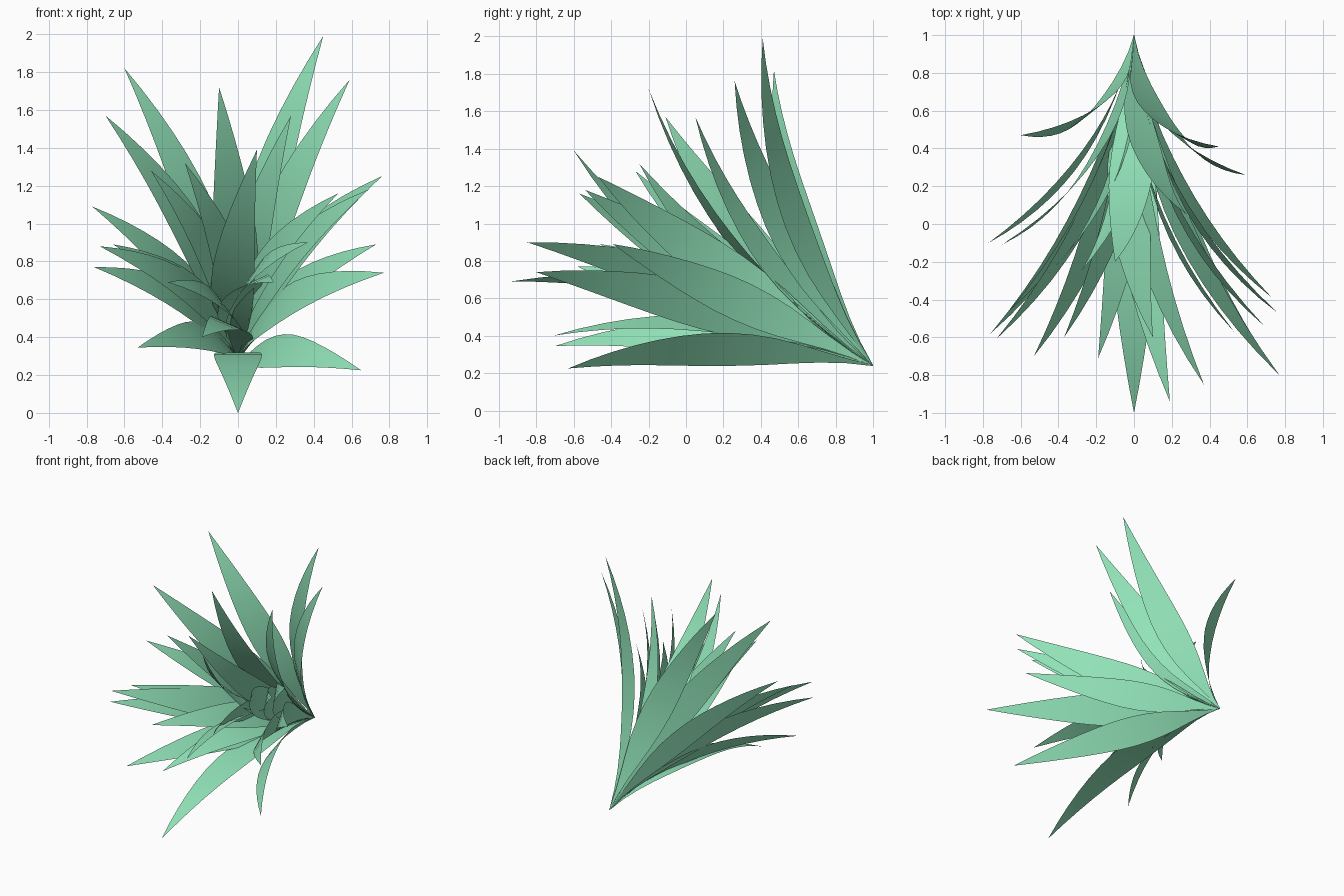
import bpy
from mathutils import Vector

if "Cube" in bpy.data.objects:
    bpy.data.objects.remove(bpy.data.objects["Cube"])

BASE = Vector((0, 1, 0.24))
AXIS = Vector((0, -0.88, 0.47))   # centre line of the plant, blades face it
BEND = 0.18                       # outward flare, as a share of leaf length
PROFILE = [0.02, 0.14, 0.34, 0.58, 0.80, 0.94, 1.0, 0.98, 0.89, 0.76, 0.60, 0.42, 0.22, 0.0]

green = bpy.data.materials.new("leaf_green")
green.diffuse_color = (0.29, 0.78, 0.49, 1)
green.use_nodes = True
green.node_tree.nodes["Principled BSDF"].inputs["Base Color"].default_value = green.diffuse_color


def leaf(name, tip):
    """Thin pointed blade swept along a quadratic curve from the base to the tip."""
    tip = Vector(tip)
    chord = tip - BASE
    length = chord.length
    d = chord.normalized()
    # blades far from the centre line turn further towards the sides
    twist = 1.2 + 6 * (1 - d.dot(AXIS))
    side = AXIS.cross(Vector((d.x * twist, d.y, d.z)))
    side = (side - d * side.dot(d)).normalized()
    out = side.cross(d)
    ctrl = (BASE + tip) / 2 - out * length * BEND
    n = len(PROFILE) - 1
    verts, faces = [], []
    for i, p in enumerate(PROFILE[:-1]):
        t = i / n
        c = BASE * (1 - t) ** 2 + ctrl * 2 * t * (1 - t) + tip * t * t
        w = side * p * length * 0.063
        verts += [c - w, c + w]
        if i:
            k = 2 * i
            faces.append((k - 2, k - 1, k + 1, k))
    verts.append(tip)
    faces.append((2 * n - 2, 2 * n - 1, 2 * n))
    me = bpy.data.meshes.new(name)
    me.from_pydata(verts, [], faces)
    me.shade_smooth()
    me.materials.append(green)
    bpy.context.collection.objects.link(bpy.data.objects.new(name, me))


# Leaf tips, grouped from the upright leaves down to the drooping ones
UPPER = [(0.45, 0.41, 1.99), (-0.60, 0.47, 1.82), (0.59, 0.26, 1.76), (-0.10, -0.20, 1.72),
         (-0.70, -0.11, 1.57), (0.28, 0.05, 1.57), (0.10, -0.60, 1.39)]
MIDDLE = [(-0.28, -0.25, 1.32), (-0.46, -0.27, 1.28), (0.76, -0.47, 1.25), (0.53, -0.57, 1.16),
          (0.69, -0.54, 1.18), (-0.77, -0.10, 1.09), (0.37, -0.85, 0.90), (0.73, -0.39, 0.89),
          (-0.73, -0.61, 0.88), (-0.66, -0.46, 0.89)]
LOWER = [(-0.76, -0.58, 0.77), (0.77, -0.80, 0.74), (0.19, -0.94, 0.69), (-0.37, -0.60, 0.69),
         (-0.19, -0.71, 0.40), (-0.53, -0.70, 0.345), (0.65, -0.63, 0.225), (0, -1.0, 0.0)]

for group, tips in (("upper", UPPER), ("middle", MIDDLE), ("lower", LOWER)):
    for i, tip in enumerate(tips):
        leaf(f"{group}_leaf_{i + 1}", tip)
